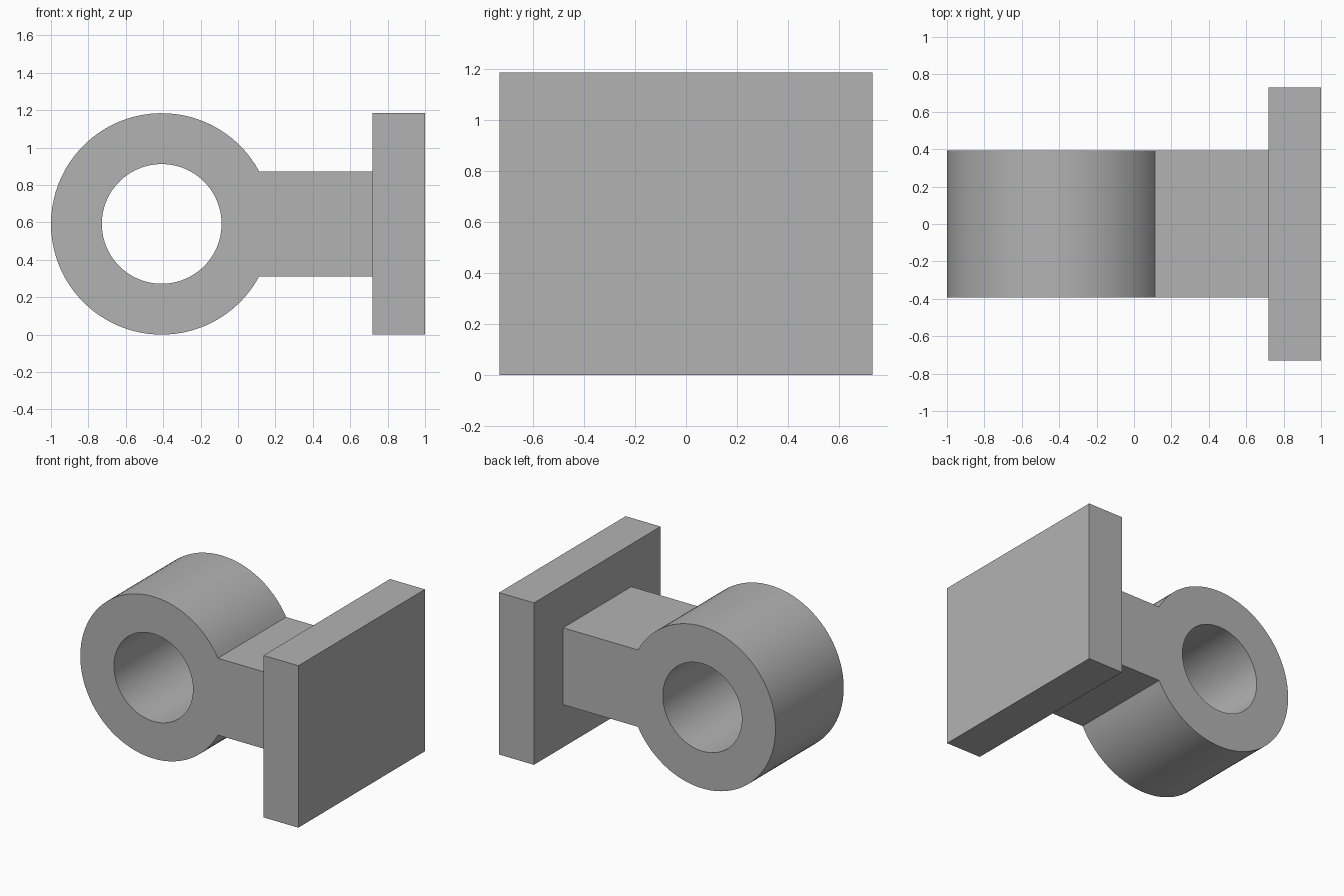
import bpy
import bmesh
from math import asin, cos, sin, pi, radians

cube = bpy.data.objects.get("Cube")
if cube:
    bpy.data.objects.remove(cube, do_unlink=True)

# Sizes
CX, CZ = -0.408, 0.592
OUTER, INNER = 0.592, 0.32
HALF_DEPTH = 0.394
NECK_HALF = 0.281
PLATE_X, PLATE_HALF_Y = 0.718, 0.731
ARC_STEPS, NECK_STEPS = 72, 24

# Single grey material
grey = bpy.data.materials.new("plain grey")
grey.use_nodes = True
colour = (0.45, 0.45, 0.45, 1)
grey.diffuse_color = colour
grey.node_tree.nodes["Principled BSDF"].inputs["Base Color"].default_value = colour


def add_object(name, bm):
    bmesh.ops.recalc_face_normals(bm, faces=bm.faces)
    mesh = bpy.data.meshes.new(name)
    bm.to_mesh(mesh)
    bm.free()
    mesh.materials.append(grey)
    obj = bpy.data.objects.new(name, mesh)
    bpy.context.collection.objects.link(obj)
    return obj


# Eye ring and neck: one flat profile, extruded through its depth
bm = bmesh.new()


def point(radius, angle):
    return bm.verts.new((CX + radius * cos(angle), -HALF_DEPTH, CZ + radius * sin(angle)))


half = asin(NECK_HALF / OUTER)
angles = [half + (2 * pi - 2 * half) * i / ARC_STEPS for i in range(ARC_STEPS + 1)]
outer = [point(OUTER, a) for a in angles]
inner = [point(INNER, a) for a in angles]
for i in range(ARC_STEPS):
    bm.faces.new((outer[i], outer[i + 1], inner[i + 1], inner[i]))

# Neck side of the profile, bounded by the rest of the hole
hole_rest = [point(INNER, -half + 2 * half * i / NECK_STEPS) for i in range(1, NECK_STEPS)]
neck_low, neck_high = [bm.verts.new((PLATE_X, -HALF_DEPTH, CZ + s * NECK_HALF)) for s in (-1, 1)]
bm.faces.new([outer[-1], neck_low, neck_high, outer[0], inner[0]] + hole_rest[::-1] + [inner[-1]])

extruded = bmesh.ops.extrude_face_region(bm, geom=bm.faces[:], use_keep_orig=True)
moved = [g for g in extruded["geom"] if isinstance(g, bmesh.types.BMVert)]
bmesh.ops.translate(bm, verts=moved, vec=(0, 2 * HALF_DEPTH, 0))
ring = add_object("eye_ring_and_neck", bm)

# Rounded walls smooth, corners sharp
bpy.ops.object.select_all(action="DESELECT")
ring.select_set(True)
bpy.context.view_layer.objects.active = ring
bpy.ops.object.shade_smooth_by_angle(angle=radians(25))

# Mounting plate
bm = bmesh.new()
bmesh.ops.create_cube(bm, size=1)
bmesh.ops.scale(bm, verts=bm.verts, vec=(1 - PLATE_X, 2 * PLATE_HALF_Y, 2 * CZ))
bmesh.ops.translate(bm, verts=bm.verts, vec=((1 + PLATE_X) / 2, 0, CZ))
add_object("mounting_plate", bm)
